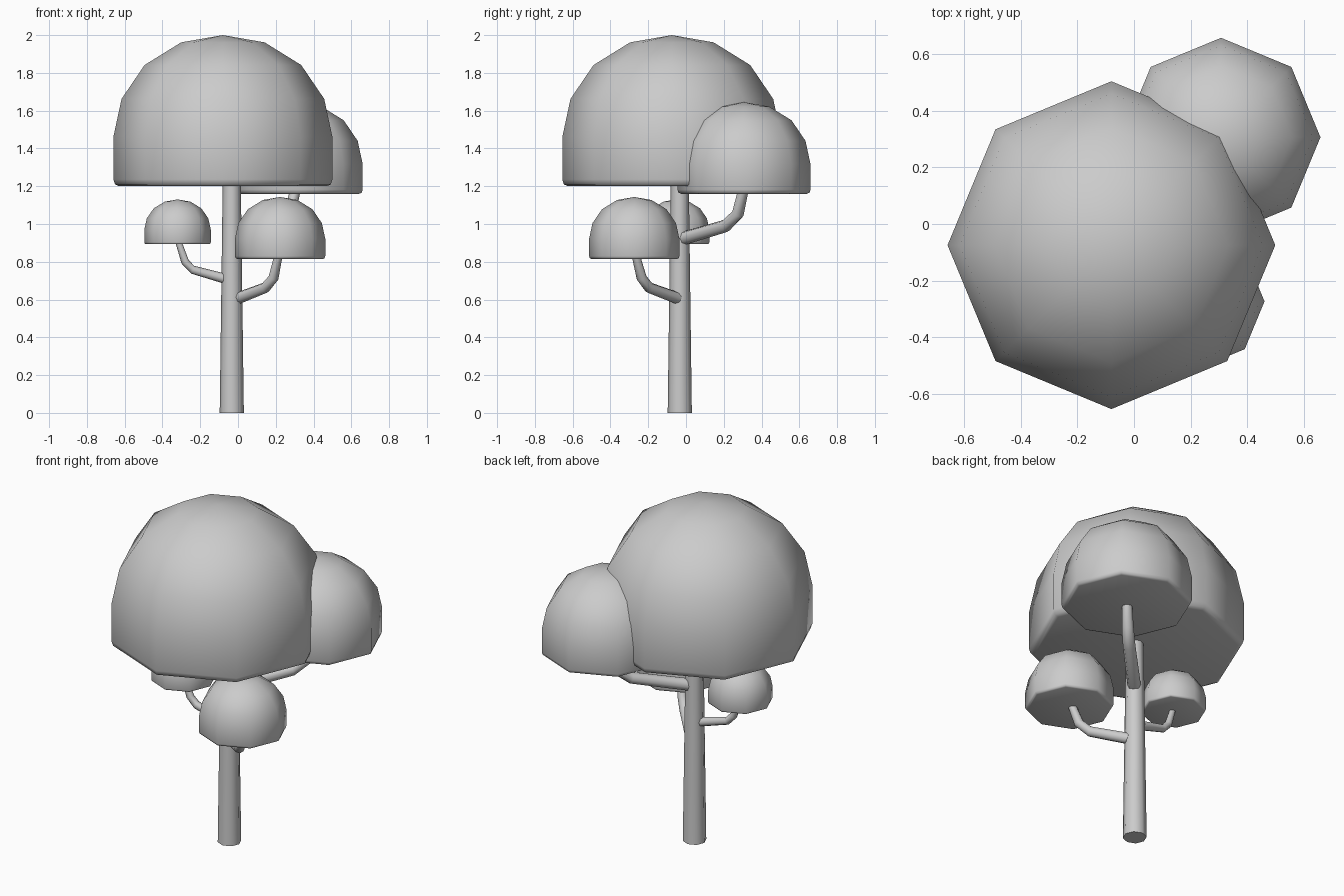
import bpy, bmesh, math
from mathutils import Vector

if "Cube" in bpy.data.objects:
    bpy.data.objects.remove(bpy.data.objects["Cube"])

Z = Vector((0, 0, 1))


def loft(name, path, sides=8):
    """Skin regular rings along a path of (x, y, z, radius), capped at both ends."""
    bm = bmesh.new()
    pts = [Vector(p[:3]) for p in path]
    rings = []
    for i, p in enumerate(pts):
        a, b = pts[max(i - 1, 0)], pts[min(i + 1, len(pts) - 1)]
        rot = Z.rotation_difference((b - a).normalized())
        ring = []
        for k in range(sides):
            t = 2 * math.pi * k / sides
            ring.append(bm.verts.new(p + rot @ (Vector((math.cos(t), math.sin(t), 0)) * path[i][3])))
        rings.append(ring)
    for lo, hi in zip(rings, rings[1:]):
        for k in range(sides):
            n = (k + 1) % sides
            bm.faces.new((lo[k], lo[n], hi[n], hi[k]))
    bm.faces.new(rings[0][::-1])
    bm.faces.new(rings[-1])
    bmesh.ops.remove_doubles(bm, verts=bm.verts, dist=0.0005)
    bmesh.ops.recalc_face_normals(bm, faces=bm.faces)
    me = bpy.data.meshes.new(name)
    bm.to_mesh(me)
    bm.free()
    ob = bpy.data.objects.new(name, me)
    bpy.context.collection.objects.link(ob)
    bpy.ops.object.select_all(action='DESELECT')
    ob.select_set(True)
    bpy.context.view_layer.objects.active = ob
    bpy.ops.object.shade_smooth_by_angle(angle=math.radians(55))
    return ob


# Dome profile: (radius fraction, height fraction), rounded lower rim
DOME = [(0.945, 0), (0.985, 0.012), (1, 0.045), (1, 0.325), (0.925, 0.578),
        (0.715, 0.802), (0.381, 0.952), (0.0, 1.0)]


def crown(name, x, y, z0, z1, r):
    loft(name, [(x, y, z0 + (z1 - z0) * h, max(r * f, 0.0001)) for f, h in DOME])


# Foliage domes
crown("main_crown", -0.08, -0.075, 1.20, 2.0, 0.58)
crown("back_right_crown", 0.308, 0.307, 1.16, 1.645, 0.352)
crown("front_right_crown", 0.223, -0.274, 0.815, 1.143, 0.239)
crown("left_crown", -0.32, -0.052, 0.893, 1.13, 0.176)

# Trunk
loft("trunk", [(-0.033, -0.033, 0, 0.064), (-0.033, -0.033, 0.6, 0.056),
               (-0.033, -0.033, 1.3, 0.047)])

# Bent branches carrying the small crowns
loft("back_right_branch", [(-0.01, -0.01, 0.925, 0.036), (0.21, 0.21, 0.99, 0.034),
                           (0.275, 0.275, 1.055, 0.032), (0.308, 0.308, 1.2, 0.027)])
loft("front_right_branch", [(0.0, -0.045, 0.607, 0.032), (0.145, -0.195, 0.663, 0.029),
                            (0.188, -0.235, 0.715, 0.027), (0.218, -0.27, 0.85, 0.021)])
loft("left_branch", [(-0.06, -0.035, 0.708, 0.027), (-0.24, -0.045, 0.758, 0.022),
                     (-0.28, -0.048, 0.80, 0.021), (-0.32, -0.052, 0.92, 0.016)])
